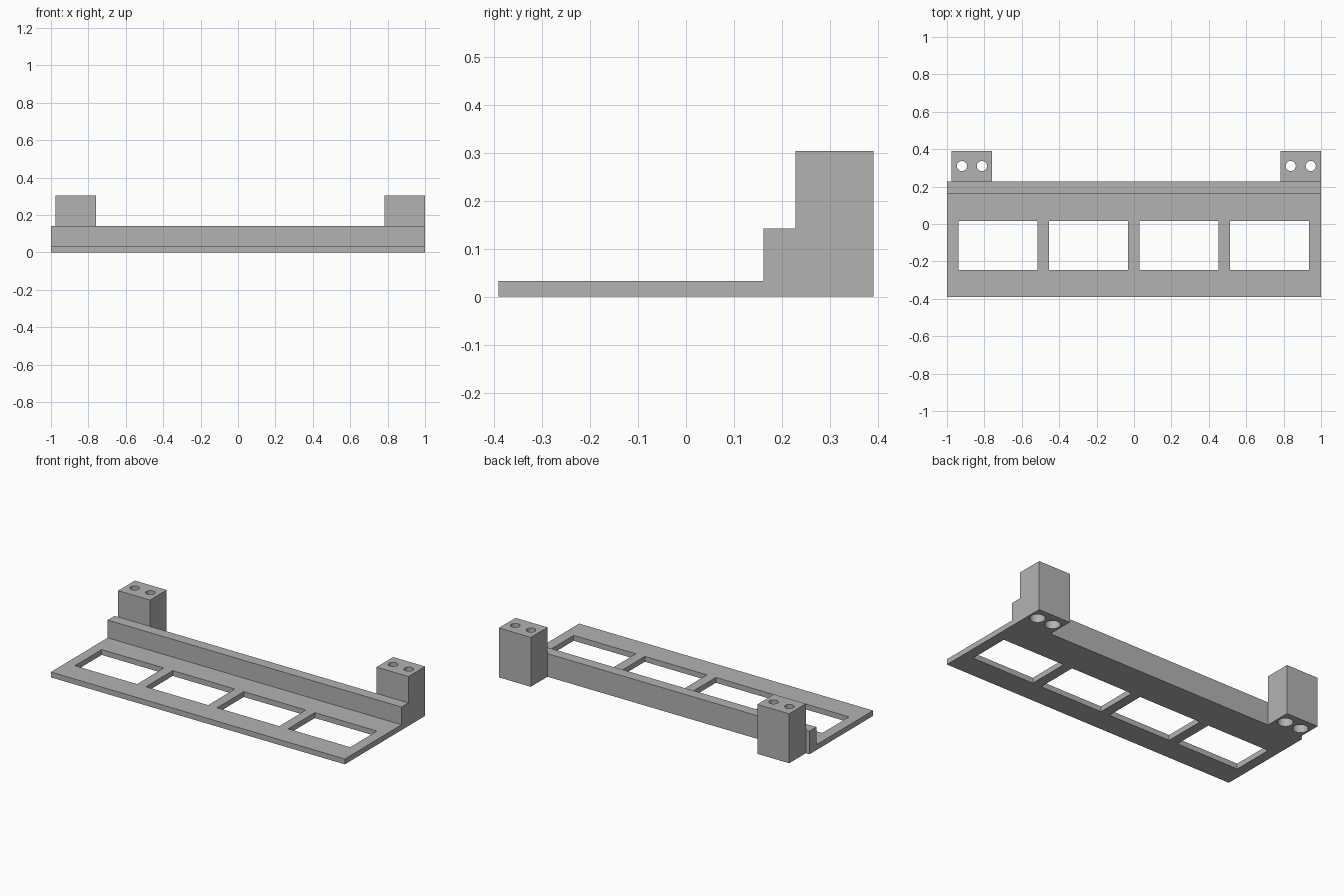
import bpy, bmesh
from mathutils import Matrix

if "Cube" in bpy.data.objects:
    bpy.data.objects.remove(bpy.data.objects["Cube"], do_unlink=True)

grey = bpy.data.materials.new("plain grey")
grey.use_nodes = True
colour = (0.45, 0.45, 0.45, 1)
grey.diffuse_color = colour
grey.node_tree.nodes["Principled BSDF"].inputs["Base Color"].default_value = colour


def add_mesh(name, bm):
    bmesh.ops.recalc_face_normals(bm, faces=bm.faces)
    mesh = bpy.data.meshes.new(name)
    bm.to_mesh(mesh)
    bm.free()
    mesh.materials.append(grey)
    obj = bpy.data.objects.new(name, mesh)
    bpy.context.collection.objects.link(obj)
    return obj


def box(name, x, y, z):
    bm = bmesh.new()
    bmesh.ops.create_cube(bm, size=1)
    for v in bm.verts:
        v.co = [lo + (c + 0.5) * (hi - lo) for c, (lo, hi) in zip(v.co, (x, y, z))]
    return add_mesh(name, bm)


def cylinder(name, x, y, z, radius):
    bm = bmesh.new()
    bmesh.ops.create_cone(bm, cap_ends=True, segments=32, radius1=radius,
                          radius2=radius, depth=z[1] - z[0],
                          matrix=Matrix.Translation((x, y, sum(z) / 2)))
    return add_mesh(name, bm)


def combine(target, tool, operation):
    mod = target.modifiers.new(operation.lower(), "BOOLEAN")
    mod.operation = operation
    mod.solver = "EXACT"
    mod.object = tool
    tool.hide_render = True
    bpy.context.view_layer.objects.active = target
    bpy.ops.object.modifier_apply(modifier=mod.name)
    bpy.data.objects.remove(tool, do_unlink=True)


# Base plate and raised back rail: one stepped profile drawn along x
profile = [(-0.39, 0), (0.228, 0), (0.228, 0.142), (0.161, 0.142),
           (0.161, 0.033), (-0.39, 0.033)]
bm = bmesh.new()
end = bm.faces.new([bm.verts.new((-1, y, z)) for y, z in profile])
side = bmesh.ops.extrude_face_region(bm, geom=[end])
bmesh.ops.translate(bm, vec=(2, 0, 0),
                    verts=[g for g in side["geom"] if isinstance(g, bmesh.types.BMVert)])
frame = add_mesh("mounting_frame", bm)

# Four rectangular windows through the plate
for i in range(4):
    x = -0.938 + i * 0.4835
    combine(frame, box("window_cutter", (x, x + 0.423), (-0.245, 0.015), (-0.1, 0.1)),
            "DIFFERENCE")

# Rear posts, each with two stepped screw holes that widen towards the bottom
for left_edge in (-0.975, 0.783):
    post = box("post", (left_edge, left_edge + 0.217), (0.228, 0.39), (0, 0.304))
    combine(frame, post, "UNION")
    for offset in (0.055, 0.162):
        x = left_edge + offset
        combine(frame, cylinder("screw_cutter", x, 0.31, (-0.1, 0.4), 0.027), "DIFFERENCE")
        combine(frame, cylinder("head_cutter", x, 0.31, (-0.1, 0.22), 0.043), "DIFFERENCE")

# Smooth hole walls, sharp corners
bpy.ops.object.select_all(action="DESELECT")
frame.select_set(True)
bpy.context.view_layer.objects.active = frame
bpy.ops.object.shade_smooth_by_angle()
